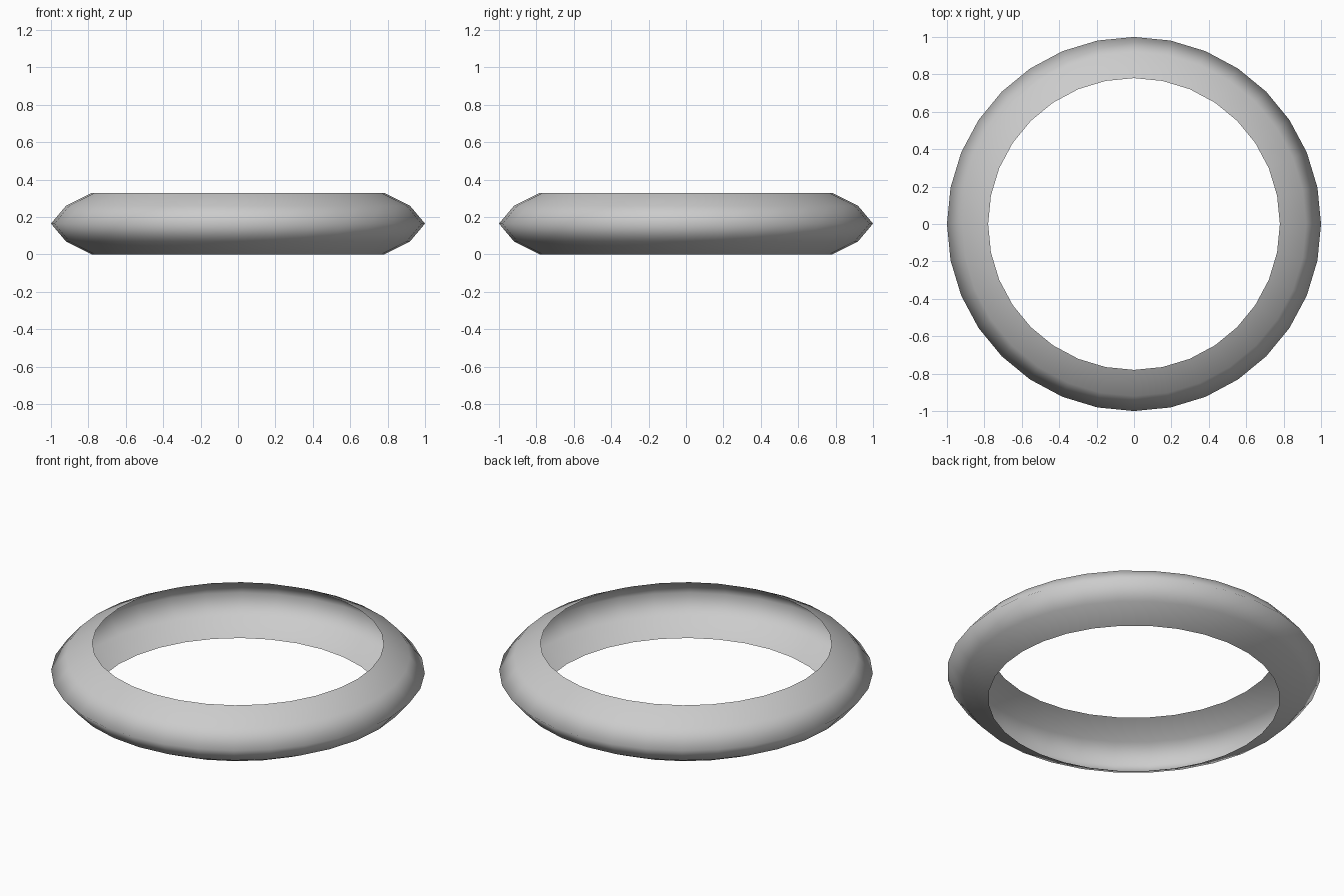
import bpy, bmesh, math

if "Cube" in bpy.data.objects:
    bpy.data.objects.remove(bpy.data.objects["Cube"])

# Open outer shell profile (radius, height), swept round into a ring
PROFILE = [(0.78, 0.0), (0.92, 0.07), (1.0, 0.165), (0.92, 0.26), (0.78, 0.33)]
SEGMENTS = 32

bm = bmesh.new()
rings = []
for i in range(SEGMENTS):
    a = 2 * math.pi * i / SEGMENTS
    rings.append([bm.verts.new((r * math.cos(a), r * math.sin(a), z)) for r, z in PROFILE])

# Bridge neighbouring profiles, leaving the inside open
for i in range(SEGMENTS):
    a, b = rings[i], rings[(i + 1) % SEGMENTS]
    for j in range(len(PROFILE) - 1):
        face = bm.faces.new((a[j], b[j], b[j + 1], a[j + 1]))
        face.smooth = True

mesh = bpy.data.meshes.new("ring_shell")
bm.to_mesh(mesh)
bm.free()
ring = bpy.data.objects.new("ring_shell", mesh)
bpy.context.collection.objects.link(ring)
